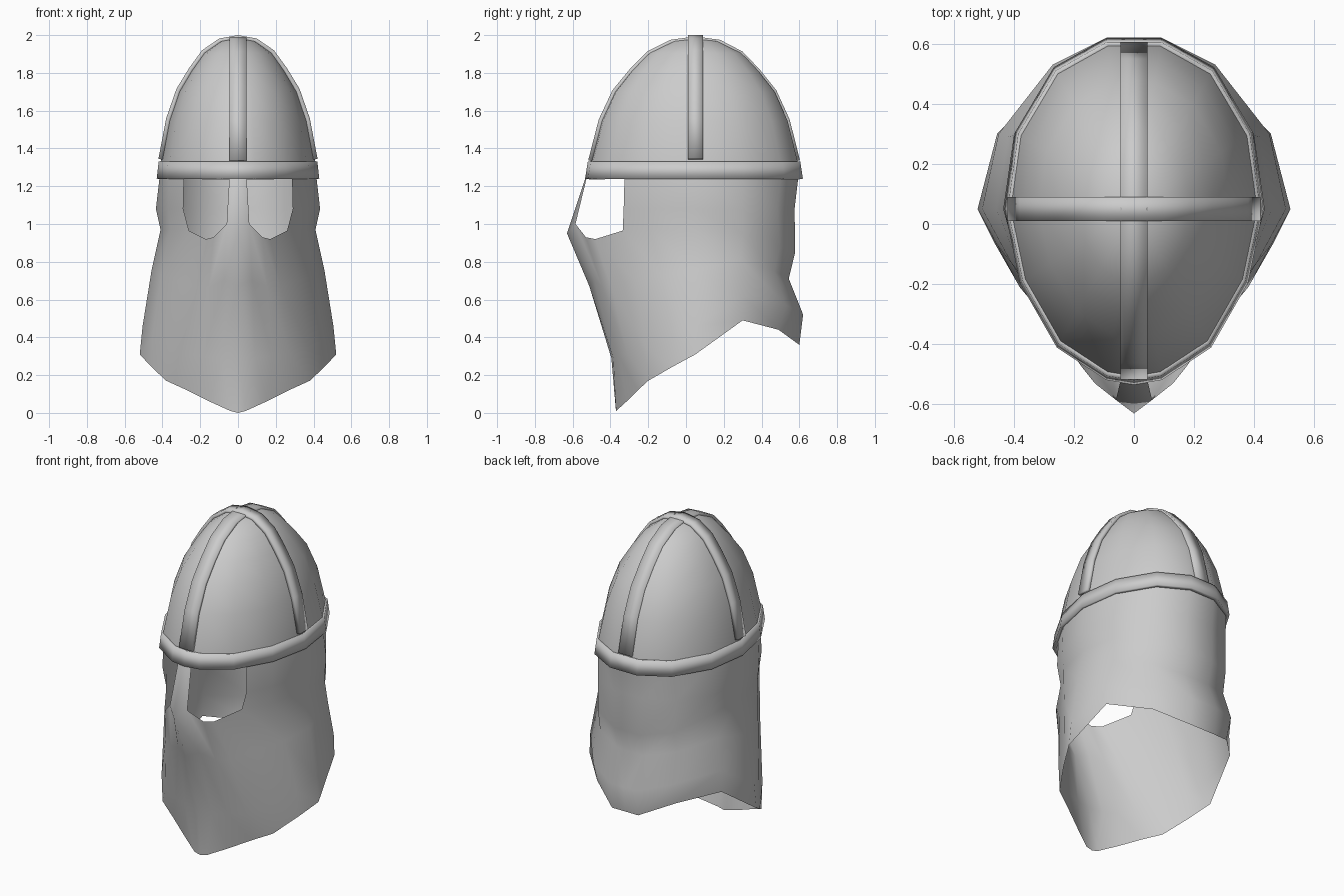
import bpy, math

if "Cube" in bpy.data.objects:
    bpy.data.objects.remove(bpy.data.objects["Cube"])

CY = 0.05                                   # depth of the helmet axis
# Half outline of the helmet seen from above, front to back
RING = [(0, -.52), (.09, -.505), (.25, -.40), (.37, -.19), (.42, .05),
        (.385, .30), (.26, .51), (.09, .605), (0, .605)]
# Crown profile: (scale of outline, height)
CROWN = [(.975, 1.33), (.88, 1.545), (.755, 1.70), (.60, 1.81),
         (.44, 1.905), (.23, 1.967), (0, 1.985)]


def ring(s, z):
    return [(x * s, CY + (y - CY) * s, z) for x, y in RING]


def grid(name, rows, mirror=True, thick=0, extra=None, angle=35):
    """Skin a list of equally long rows of points with quads."""
    n = len(rows[0])
    verts = [p for r in rows for p in r]
    faces = [(i * n + j, (i + 1) * n + j, (i + 1) * n + j + 1, i * n + j + 1)
             for i in range(len(rows) - 1) for j in range(n - 1)]
    for pts in extra or []:
        faces.append(tuple(range(len(verts), len(verts) + len(pts))))
        verts += pts
    me = bpy.data.meshes.new(name)
    me.from_pydata(verts, [], faces)
    ob = bpy.data.objects.new(name, me)
    bpy.context.collection.objects.link(ob)
    bpy.context.view_layer.objects.active = ob
    ob.select_set(True)
    # weld coincident points
    import bmesh
    bm = bmesh.new()
    bm.from_mesh(me)
    bmesh.ops.remove_doubles(bm, verts=bm.verts, dist=.0005)
    bm.to_mesh(me)
    bm.free()
    bpy.ops.object.shade_smooth_by_angle(angle=math.radians(angle))
    ob.select_set(False)
    if mirror:
        ob.modifiers.new("mirror", 'MIRROR').use_axis[0] = True
    if thick:
        m = ob.modifiers.new("thickness", 'SOLIDIFY')
        m.thickness = thick
        m.offset = -1
    return ob


# Domed crown
grid("crown", [ring(s, z) for s, z in CROWN[::-1]] + [ring(.985, 1.25)])

# Brow band
grid("brow_band", [ring(1.0, 1.33), ring(1.025, 1.24)], thick=.022)


# Two straps crossing over the crown
def strap_path(r0, r1, lift):
    up = [(s * r0 + math.copysign(.012 * s, r0), z + lift) for s, z in CROWN]
    down = [(s * r1 + math.copysign(.012 * s, r1), z + lift) for s, z in CROWN[:-1]]
    return up + down[::-1]


grid("long_strap", [[(.045, CY + d, z), (-.045, CY + d, z)]
                    for d, z in strap_path(-.57, .555, .008)],
     mirror=False, thick=.025, angle=40)
grid("cross_strap", [[(d, CY + .04, z), (d, CY - .04, z)]
                     for d, z in strap_path(.42, -.42, .015)],
     mirror=False, thick=.025, angle=40)

# Face and neck guard: half rows running from nose to nape
EYE = [(0, -.63, .95), (.06, -.585, 1.0), (.13, -.53, .93), (.17, -.48, .92),
       (.26, -.335, .965), (.36, -.19, .97), (.41, .05, .97), (.385, .30, .95),
       (.26, .495, .88), (.09, .578, .85), (0, .578, .85)]
DRAPE = [(0, -.395, .29), (.09, -.385, .29), (.18, -.355, .30), (.28, -.31, .31),
         (.38, -.21, .34), (.455, -.07, .40), (.505, .05, .46), (.45, .30, .62),
         (.27, .53, .57), (.09, .62, .52), (0, .62, .52)]
HEM = [(0, -.37, 0), (.04, -.37, .01), (.15, -.315, .06), (.27, -.255, .12),
       (.38, -.20, .17), (.46, -.07, .245), (.52, .05, .31), (.455, .30, .49),
       (.27, .49, .44), (.09, .60, .36), (0, .60, .36)]
PINCH = [0] * 7 + [.01, .045, .055, .055]   # the nape is drawn inward
MID = [((a[0] + b[0]) / 2, (a[1] + b[1]) / 2 - p, a[2] * .58 + b[2] * .42)
       for a, b, p in zip(EYE, DRAPE, PINCH)]

# Skull wall above the eye row, and the nasal strip between the eye holes
wall = [(.29, -.33)] + RING[3:]
TOP = [(x * .985, y * .985, 1.26) for x, y in wall]
BULGE = [(x * (1.035 if i > 1 else 1), y * .95 if y > .4 else y, 1.08)
         for i, (x, y) in enumerate(wall)]
levels = [TOP, BULGE, EYE[4:]]
side = [[a[i], b[i], b[i + 1], a[i + 1]]
        for a, b in zip(levels, levels[1:]) for i in range(len(wall) - 1)]
nasal = [[(0, -.527, 1.26), EYE[0], EYE[1], (.045, -.522, 1.26)]]
grid("face_and_neck_guard", [EYE, MID, DRAPE, HEM], extra=side + nasal, angle=40)
